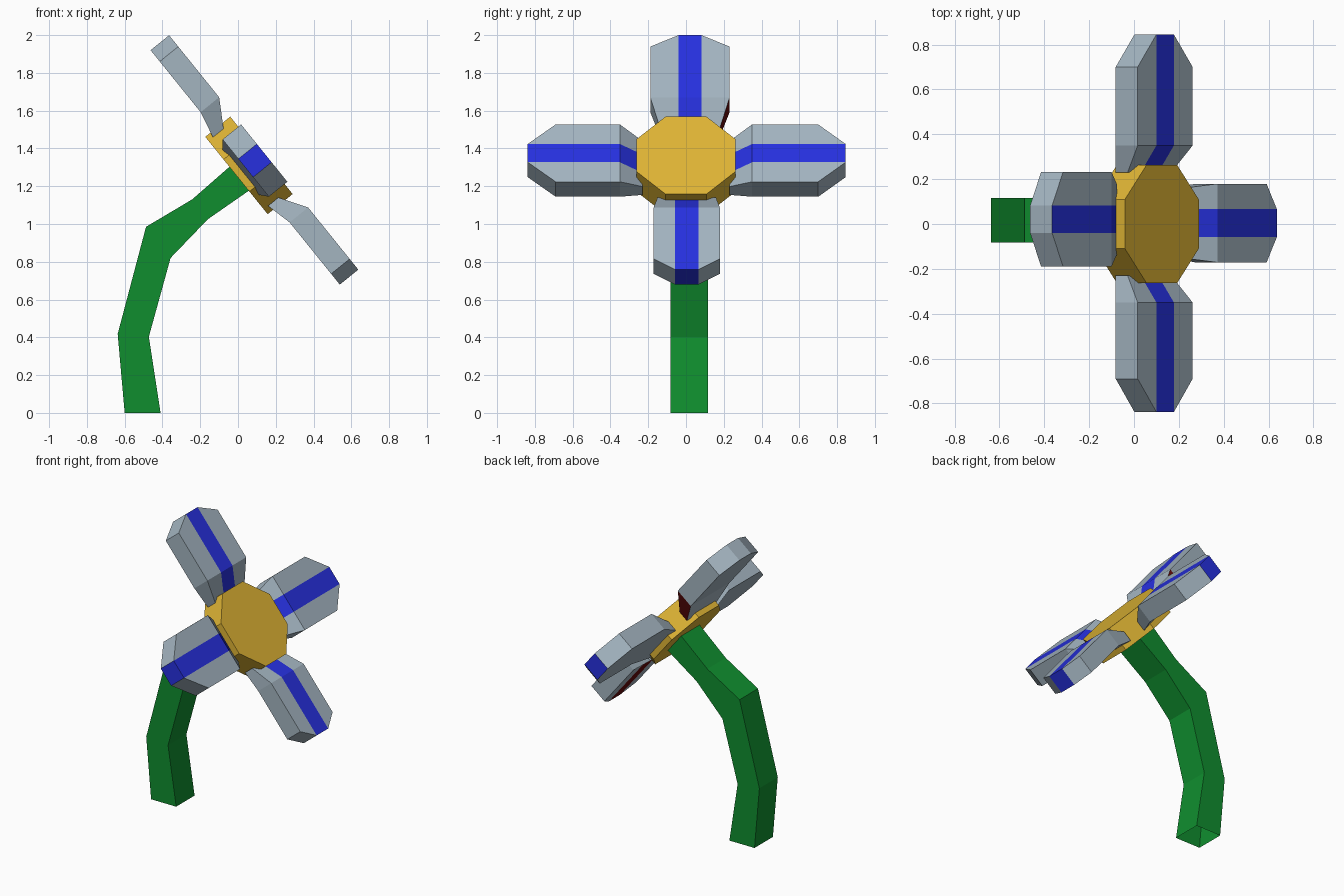
import bpy, bmesh, math
from mathutils import Vector

if "Cube" in bpy.data.objects:
    bpy.data.objects.remove(bpy.data.objects["Cube"])

# Tilted frame of the flower head: U up the disc, N out of its face
C = Vector((0.058, 0.02 * 0, 1.31))
U = Vector((-0.628, 0, 0.778))
N = Vector((0.778, 0, 0.628))
Y = Vector((0, 1, 0))


def material(name, rgb):
    m = bpy.data.materials.new(name)
    m.diffuse_color = (*rgb, 1)
    m.use_nodes = True
    m.node_tree.nodes["Principled BSDF"].inputs["Base Color"].default_value = m.diffuse_color
    return m


GREY = material("petal grey", (0.37, 0.46, 0.53))
BLUE = material("stripe blue", (0.02, 0.03, 0.74))
RED = material("dark red", (0.13, 0.003, 0.003))
YELLOW = material("disc yellow", (0.74, 0.46, 0.035))
GREEN = material("stem green", (0.005, 0.27, 0.028))


def make(name, verts, faces, mats, ids=None):
    me = bpy.data.meshes.new(name)
    me.from_pydata([tuple(v) for v in verts], [], faces)
    for m in mats:
        me.materials.append(m)
    for p, i in zip(me.polygons, ids or [0] * len(faces)):
        p.material_index = i
    bm = bmesh.new()
    bm.from_mesh(me)
    bmesh.ops.recalc_face_normals(bm, faces=bm.faces)
    bm.to_mesh(me)
    bm.free()
    ob = bpy.data.objects.new(name, me)
    bpy.context.collection.objects.link(ob)
    return ob


def petal(name, r, l, w, c, bend, shoulder, tip, tip_blue, red=()):
    """Two layers (back, front) of a 3 x 4 grid: rows base, bend, end."""
    s, wb = 0.062, min(w, 0.155)
    verts = []
    for base_n, blade_n in ((-0.056, -0.022), (0.014, 0.104)):
        rows = [((0.23,) * 4, wb, base_n), ((bend,) * 4, w, blade_n),
                ((shoulder, tip, tip, shoulder), w, blade_n)]
        for dist, half, n in rows:
            for d, a in zip(dist, (-half, -s, s, half)):
                verts.append(C + r * d + l * (a + c) + N * n)
    faces, ids = [], []
    # back and front faces, with the middle column as the stripe
    for layer in (0, 12):
        for i in range(2):
            for j in range(3):
                k = layer + i * 4 + j
                faces.append((k, k + 1, k + 5, k + 4))
                stripe = j == 1
                ids.append(1 if stripe and layer else
                           2 if stripe and "back" in red else 0)
    # walls around the outline
    loop = [0, 1, 2, 3, 7, 11, 10, 9, 8, 4]
    for a, b in zip(loop, loop[1:] + loop[:1]):
        faces.append((a, b, b + 12, a + 12))
        ids.append(1 if (a, b) == (10, 9) and tip_blue else
                   2 if (a, b) == (3, 7) and "root side" in red else 0)
    make(name, verts, faces, [GREY, BLUE, RED], ids)


# Petals
petal("upper_petal", U, Y, 0.21, 0.021, 0.38, 0.725, 0.802, False, ("root side",))
petal("lower_petal", -U, Y, 0.175, 0.004, 0.37, 0.72, 0.793, True, ("back",))
petal("front_petal", -Y, U, 0.195, 0.0, 0.35, 0.69, 0.838, True)
petal("rear_petal", Y, U, 0.195, 0.0, 0.35, 0.70, 0.845, True)

# Octagonal flower disc
R = 0.263 / math.cos(math.pi / 8)
ring = [(R * math.cos(math.pi / 8 + k * math.pi / 4),
         R * math.sin(math.pi / 8 + k * math.pi / 4)) for k in range(8)]
verts = [C + Y * a + U * b + N * n for n in (-0.085, 0.085) for a, b in ring]
faces = [tuple(range(8)), tuple(range(8, 16))]
faces += [(k, (k + 1) % 8, (k + 1) % 8 + 8, k + 8) for k in range(8)]
make("flower_disc", verts, faces, [YELLOW])

# Bent square stem, open at the foot
left = [(-0.60, 0), (-0.637, 0.418), (-0.487, 0.985), (-0.243, 1.13), (-0.02, 1.325)]
right = [(-0.41, 0), (-0.472, 0.403), (-0.357, 0.82), (-0.16, 1.025), (0.07, 1.185)]
verts, faces = [], []
for i, ((xl, zl), (xr, zr)) in enumerate(zip(left, right)):
    y0, y1 = -0.083, 0.116
    verts += [(xl, y0, zl), (xr, y0, zr), (xr, y1, zr), (xl, y1, zl)]
    if i:
        for j in range(4):
            a, b = i * 4 - 4 + j, i * 4 - 4 + (j + 1) % 4
            faces.append((a, b, b + 4, a + 4))
make("stem", verts, faces, [GREEN])
